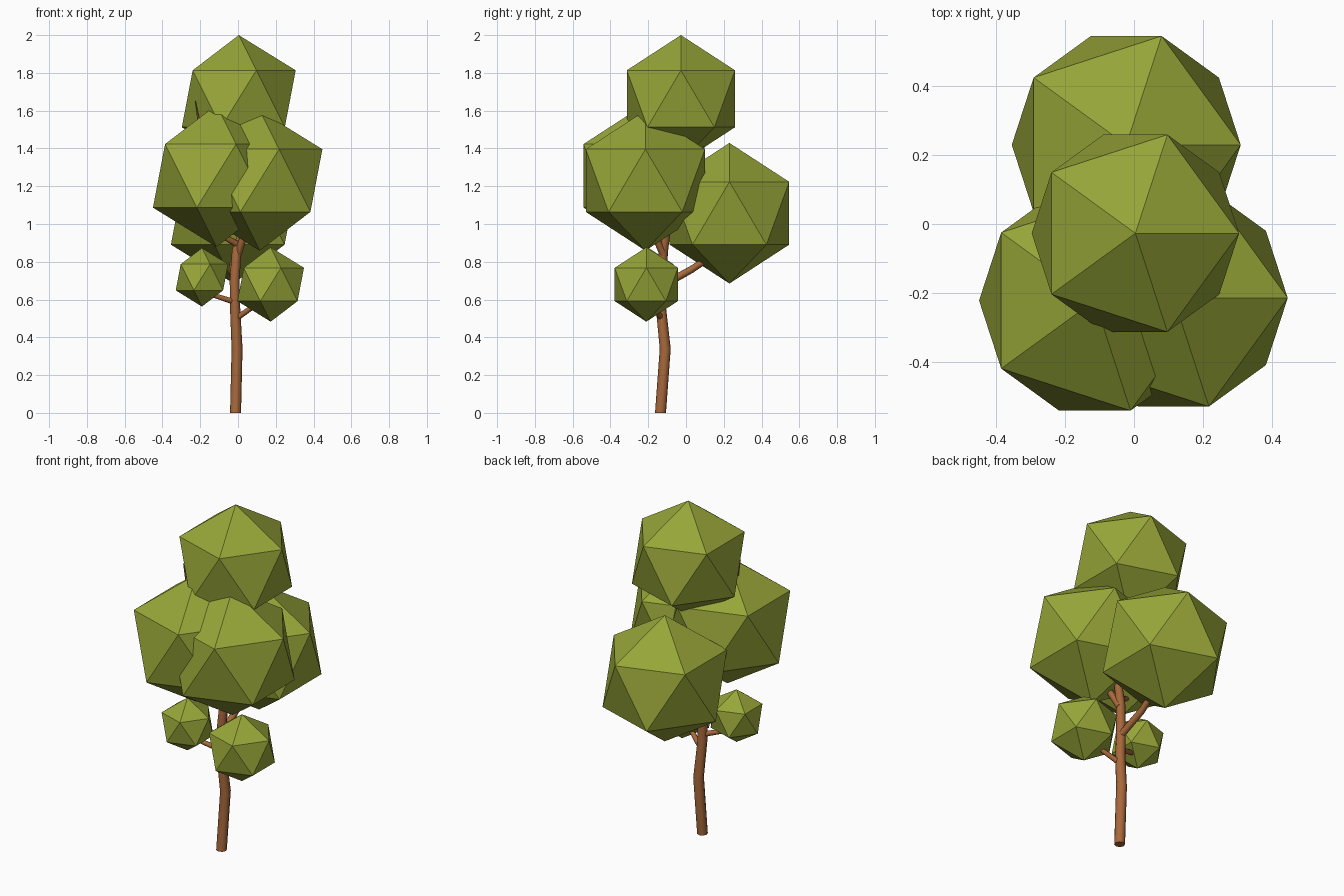
import bpy
import bmesh
from mathutils import Vector

if "Cube" in bpy.data.objects:
    bpy.data.objects.remove(bpy.data.objects["Cube"])


def material(name, color):
    m = bpy.data.materials.new(name)
    m.diffuse_color = (*color, 1)
    m.use_nodes = True
    m.node_tree.nodes["Principled BSDF"].inputs["Base Color"].default_value = m.diffuse_color
    return m


leaf = material("leaf green", (0.31, 0.38, 0.04))
bark = material("bark brown", (0.39, 0.14, 0.045))


def add_object(name, bm, mat):
    mesh = bpy.data.meshes.new(name)
    bm.to_mesh(mesh)
    bm.free()
    mesh.materials.append(mat)
    ob = bpy.data.objects.new(name, mesh)
    bpy.context.collection.objects.link(ob)
    return ob


def foliage(name, center, radius):
    bm = bmesh.new()
    bmesh.ops.create_icosphere(bm, subdivisions=1, radius=radius)
    bmesh.ops.translate(bm, verts=bm.verts, vec=center)
    add_object(name, bm, leaf)


def limb(name, points, sides=8):
    """Tapered tube through (x, y, z, radius) points, with capped ends."""
    bm = bmesh.new()
    pos = [Vector(p[:3]) for p in points]
    rings = []
    for i, p in enumerate(points):
        d = pos[min(i + 1, len(pos) - 1)] - pos[max(i - 1, 0)]
        if name == "trunk" and i == 0:
            d = Vector((0, 0, 1))      # level cut at the ground
        q = Vector((0, 0, 1)).rotation_difference(d)
        ring = bmesh.ops.create_circle(bm, segments=sides, radius=p[3])["verts"]
        for v in ring:
            v.co = pos[i] + q @ v.co
        rings.append(ring)
    for a, b in zip(rings, rings[1:]):
        for j in range(sides):
            k = (j + 1) % sides
            bm.faces.new((a[j], a[k], b[k], b[j])).smooth = True
    bm.faces.new(rings[0])
    bm.faces.new(rings[-1])
    bmesh.ops.recalc_face_normals(bm, faces=bm.faces)
    add_object(name, bm, bark)


# leaf clumps
foliage("top_foliage", (0.004, -0.027, 1.663), 0.337)
foliage("front_left_foliage", (-0.114, -0.2225, 1.255), 0.376)
foliage("front_right_foliage", (0.115, -0.215, 1.23), 0.371)
foliage("back_foliage", (-0.0225, 0.23, 1.057), 0.372)
foliage("small_right_foliage", (0.173, -0.21, 0.68), 0.197)
foliage("small_left_foliage", (-0.191, -0.198, 0.718), 0.155)

# trunk, continuing up into the crown
limb("trunk", [(-0.013, -0.135, 0, 0.029), (-0.005, -0.11, 0.34, 0.029),
               (-0.015, -0.132, 0.55, 0.027), (-0.018, -0.13, 0.7, 0.026),
               (-0.007, -0.12, 0.86, 0.025), (0.03, -0.1, 0.98, 0.021),
               (0.03, -0.06, 1.5, 0.012)])

# branches into each clump
limb("back_branch", [(-0.015, -0.13, 0.67, 0.02), (-0.03, 0.03, 0.76, 0.019),
                     (-0.02, 0.2, 0.87, 0.014)])
limb("small_right_branch", [(-0.01, -0.13, 0.5, 0.016), (0.15, -0.2, 0.61, 0.011)])
limb("small_left_branch", [(-0.01, -0.13, 0.585, 0.016), (-0.17, -0.18, 0.635, 0.011)])
limb("front_left_branch", [(0.0, -0.12, 0.89, 0.018), (-0.11, -0.18, 0.955, 0.016),
                           (-0.15, -0.175, 1.2, 0.013), (-0.2, -0.18, 1.5, 0.009),
                           (-0.226, -0.185, 1.65, 0.002)])
limb("front_right_branch", [(0.0, -0.12, 0.84, 0.02), (0.035, -0.17, 0.95, 0.018),
                            (0.1, -0.2, 1.1, 0.013)])
